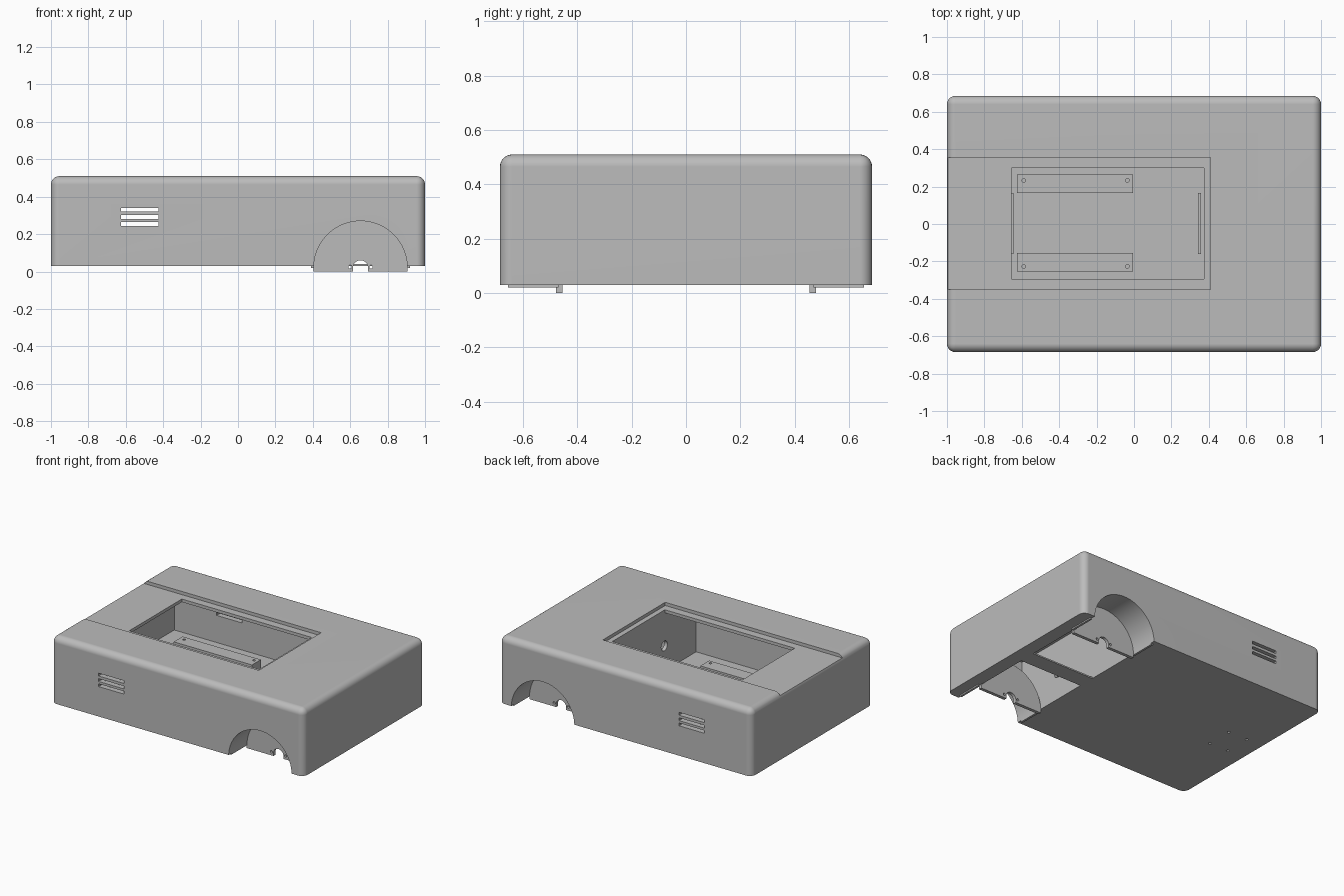
import bpy, bmesh
from math import pi, cos, sin
from mathutils import Matrix, Vector

old = bpy.data.objects.get("Cube")
if old:
    bpy.data.objects.remove(old, do_unlink=True)

grey = bpy.data.materials.new("plain_grey")
grey.use_nodes = True
COLOUR = (0.5, 0.5, 0.5, 1)
grey.diffuse_color = COLOUR
grey.node_tree.nodes["Principled BSDF"].inputs["Base Color"].default_value = COLOUR


def make(name, bm):
    bmesh.ops.recalc_face_normals(bm, faces=bm.faces)
    mesh = bpy.data.meshes.new(name)
    bm.to_mesh(mesh)
    bm.free()
    mesh.materials.append(grey)
    ob = bpy.data.objects.new(name, mesh)
    bpy.context.collection.objects.link(ob)
    return ob


def box(name, x, y, z, rounding=0):
    bm = bmesh.new()
    bmesh.ops.create_cube(bm, size=1)
    for v in bm.verts:
        v.co = [r[0] if c < 0 else r[1] for c, r in zip(v.co, (x, y, z))]
    if rounding:
        # round the upright edges and the top rim, keep the base sharp
        edges = [e for e in bm.edges if max(v.co.z for v in e.verts) > z[0] + 0.01]
        bmesh.ops.bevel(bm, geom=edges, offset=rounding, segments=6,
                        profile=0.5, affect='EDGES')
    return make(name, bm)


def rod(name, centre, radius, length, axis, sides=24):
    bm = bmesh.new()
    bmesh.ops.create_cone(bm, cap_ends=True, segments=sides, radius1=radius,
                          radius2=radius, depth=length)
    turn = Vector((0, 0, 1)).rotation_difference(Vector(axis)).to_matrix().to_4x4()
    bmesh.ops.transform(bm, matrix=Matrix.Translation(centre) @ turn, verts=bm.verts)
    return make(name, bm)


def prism(name, points, y0, y1):
    # extrude an x-z outline along y
    bm = bmesh.new()
    face = bm.faces.new([bm.verts.new((x, y0, z)) for x, z in points])
    ext = bmesh.ops.extrude_face_region(bm, geom=[face])
    moved = [v for v in ext["geom"] if isinstance(v, bmesh.types.BMVert)]
    bmesh.ops.translate(bm, vec=(0, y1 - y0, 0), verts=moved)
    return make(name, bm)


def cut(ob, cutters):
    for c in cutters:
        c.hide_render = True
        mod = ob.modifiers.new("cut", 'BOOLEAN')
        mod.operation, mod.solver, mod.object = 'DIFFERENCE', 'EXACT', c
    graph = bpy.context.evaluated_depsgraph_get()
    mesh = bpy.data.meshes.new_from_object(ob.evaluated_get(graph))
    ob.modifiers.clear()
    ob.data = mesh
    for c in cutters:
        bpy.data.objects.remove(c, do_unlink=True)


def smooth(ob):
    bpy.ops.object.select_all(action='DESELECT')
    ob.select_set(True)
    bpy.context.view_layer.objects.active = ob
    bpy.ops.object.shade_smooth_by_angle(angle=pi / 6)
    weighted = ob.modifiers.new("weighted", 'WEIGHTED_NORMAL')
    weighted.keep_sharp = True


WX, WZ, WR = 0.655, 0.02, 0.25      # wheel arch centre and radius
HALF_Y, BASE, TOP = 0.685, 0.03, 0.51


def arc(radius, low, steps=32):
    pts = [(WX + radius * cos(pi * i / steps), WZ + radius * sin(pi * i / steps))
           for i in range(steps + 1)]
    return [(WX + radius, low)] + pts + [(WX - radius, low)]


# Hollow shell with two compartments and a sliding lid recess
shell = box("body_shell", (-1, 1), (-HALF_Y, HALF_Y), (BASE, TOP), 0.045)
cutters = [
    box("main_cavity", (-0.96, 0.375), (-0.65, 0.65), (0.05, 0.465)),
    box("axle_cavity", (0.4, 0.96), (-0.65, 0.65), (0.05, 0.465)),
    box("lid_recess", (-1.1, 0.41), (-0.35, 0.355), (0.487, 0.6)),
    box("lid_opening", (-0.655, 0.374), (-0.295, 0.3), (0.4, 0.6)),
    box("bar_thinning", (0.402, 0.9), (-0.07, 0.07), (0.04, 0.1)),
    rod("cable_hole", (0.39, -0.29, 0.23), 0.035, 0.1, (1, 0, 0)),
]
for s in (-1, 1):
    # Axle bay openings, wheel arches and caster screw holes
    cutters.append(box("bay_opening", (0.402, 0.9), sorted((s * 0.06, s * 0.47)), (0, 0.1)))
    cutters.append(prism("arch_cut", arc(WR, -0.1), s * 0.468, s * 0.8))
    for x in (-0.87, -0.72):
        cutters.append(rod("caster_hole", (x, s * 0.095, 0.04), 0.01, 0.1, (0, 0, 1), 12))
# Vent slots run through both side walls
for z in (0.254, 0.291, 0.33):
    cutters.append(box("vent_slot", (-0.625, -0.425), (-1, 1), (z - 0.01, z + 0.01)))
cut(shell, cutters)
smooth(shell)

for side, s in (("front", -1), ("back", 1)):
    # Curved wheel well lining
    outline = arc(WR + 0.015, BASE + 0.002)[1:-1] + arc(WR, BASE + 0.002)[1:-1][::-1]
    smooth(prism(side + "_wheel_well", outline, s * 0.47, s * 0.655))

    # Inner wheel plate with axle notch and bracket screw holes
    plate = prism(side + "_wheel_plate", arc(WR + 0.001, 0), s * 0.455, s * 0.478)
    notches = [rod("axle_hole", (WX, s * 0.467, WZ), 0.04, 0.1, (0, 1, 0)),
               box("axle_slot", (WX - 0.0395, WX + 0.0395),
                   sorted((s * 0.4, s * 0.5)), (-0.1, WZ))]
    for k in (-1, 1):
        notches.append(rod("screw", (WX + k * 0.056, s * 0.467, 0.025), 0.009, 0.1, (0, 1, 0), 12))
    cut(plate, notches)
    smooth(plate)

    # Support rail inside the main compartment
    rail = box(side + "_support_rail", (-0.625, -0.005),
               sorted((s * 0.21 - 0.045, s * 0.21 + 0.055)), (0.045, 0.24))
    cut(rail, [rod("rail_hole", (x, s * 0.23 + 0.003, 0.24), 0.01, 0.08, (0, 0, 1), 12)
               for x in (-0.59, -0.035)])

# Low retaining ribs on the compartment floor
for name, x0, x1 in (("left_floor_rib", 0.342, 0.358), ("right_floor_rib", -0.656, -0.645)):
    box(name, (x0, x1), (-0.16, 0.165), (0.045, 0.065))
